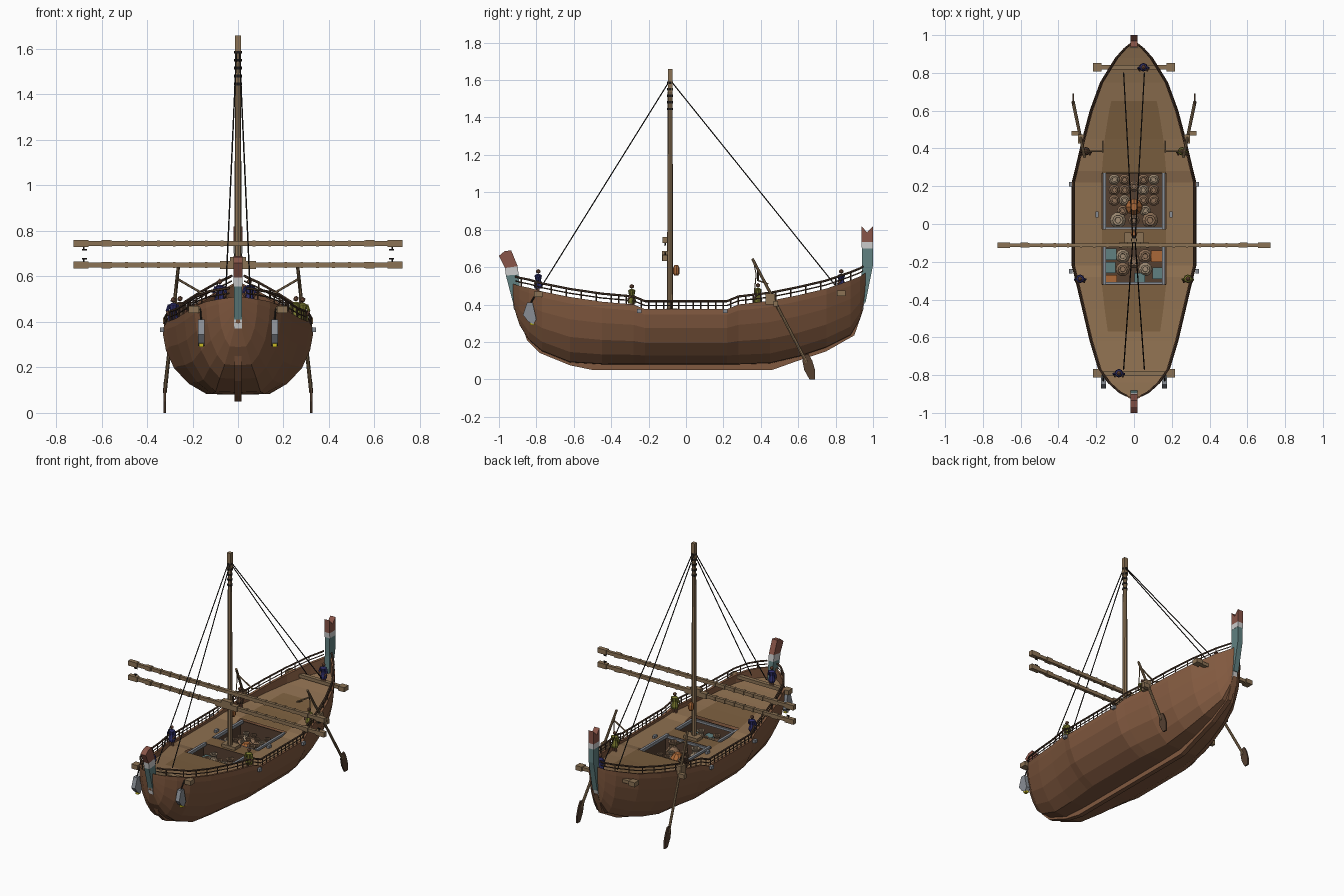
import bpy, bmesh, math, random
from mathutils import Vector, Matrix

if "Cube" in bpy.data.objects:
    bpy.data.objects.remove(bpy.data.objects["Cube"])
random.seed(3)

COL = dict(hull=(.22, .10, .05), dark=(.09, .05, .03), deck=(.27, .16, .08), plank=(.20, .115, .05),
           spar=(.26, .17, .09), rope=(.02, .017, .015), teal=(.12, .22, .22), white=(.6, .6, .6),
           red=(.25, .09, .065), grey=(.25, .27, .3), clay=(.28, .17, .1), pale=(.36, .27, .18),
           orange=(.4, .14, .04), blue=(.03, .03, .15), green=(.2, .2, .03), skin=(.22, .1, .06),
           yellow=(.6, .5, .02))
MATS = {}


def mat(c):
    if c not in MATS:
        MATS[c] = bpy.data.materials.new(c)
        MATS[c].diffuse_color = (*COL[c], 1)
    return MATS[c]


def finish(name, bm, *cols):
    bmesh.ops.recalc_face_normals(bm, faces=bm.faces)
    me = bpy.data.meshes.new(name)
    bm.to_mesh(me)
    bm.free()
    for c in cols:
        me.materials.append(mat(c))
    ob = bpy.data.objects.new(name, me)
    bpy.context.collection.objects.link(ob)
    return ob


def box(bm, c, s, rot=Matrix()):
    bmesh.ops.create_cube(bm, size=1, matrix=Matrix.Translation(c) @ rot @ Matrix.Diagonal((*s, 1)))


def bar(bm, p, q, r, r2=None, n=6):
    p, q = Vector(p), Vector(q)
    d = q - p
    m = Matrix.Translation((p + q) / 2) @ d.to_track_quat('Z', 'Y').to_matrix().to_4x4()
    bmesh.ops.create_cone(bm, cap_ends=True, segments=n, radius1=r, radius2=r if r2 is None else r2,
                          depth=d.length, matrix=m)


def slab(bm, pts, x, t):
    """Extrude a (y, z) outline by thickness t about x."""
    a = [bm.verts.new((x - t / 2, y, z)) for y, z in pts]
    b = [bm.verts.new((x + t / 2, y, z)) for y, z in pts]
    bm.faces.new(a)
    bm.faces.new(b[::-1])
    for i in range(len(a)):
        j = (i + 1) % len(a)
        bm.faces.new((a[i], a[j], b[j], b[i]))


def lathe(bm, prof, c, s=1, n=10):
    rings = [[bm.verts.new((c[0] + s * r * math.cos(k * math.tau / n), c[1] + s * r * math.sin(k * math.tau / n),
                            c[2] + s * z)) for k in range(n)] for r, z in prof]
    for a, b in zip(rings, rings[1:]):
        for k in range(n):
            bm.faces.new((a[k], a[(k + 1) % n], b[(k + 1) % n], b[k]))
    bm.faces.new(rings[0])
    bm.faces.new(rings[-1])


# Hull stations: y, half width, bottom z, sheer z
ST = [(-.925, .018, .40, .51), (-.89, .085, .29, .50), (-.84, .14, .21, .49), (-.77, .19, .15, .47),
      (-.62, .235, .09, .44), (-.45, .275, .08, .415), (-.28, .315, .08, .40), (-.22, .33, .08, .375),
      (.22, .33, .08, .375), (.28, .315, .08, .40), (.45, .275, .085, .42), (.6, .235, .12, .45),
      (.75, .18, .17, .485), (.88, .10, .235, .53), (.93, .055, .32, .55), (.96, .018, .43, .57)]
SEC = [(0, 0), (.42, .01), (.65, .16), (.85, .39), (.96, .66), (1, .9), (.995, 1)]


def at(y):
    for a, b in zip(ST, ST[1:]):
        if y <= b[0]:
            break
    t = (y - a[0]) / (b[0] - a[0])
    return [u + (v - u) * t for u, v in zip(a, b)][1:]


def deck_z(s):
    return .36 + (s - .375) * .6


# Hull shell with bulwark rim
bm = bmesh.new()
rows = []
for y, w, k, s in ST:
    half = [(w * u, k + (s - k) * v) for u, v in SEC]
    wi = max(w - .018, .003)
    half += [(wi, s), (wi, deck_z(s) - .01)]
    rows.append([bm.verts.new((-x, y, z)) for x, z in half[:0:-1]] + [bm.verts.new((x, y, z)) for x, z in half])
for a, b in zip(rows, rows[1:]):
    for i in range(len(a) - 1):
        bm.faces.new((a[i], a[i + 1], b[i + 1], b[i]))
bm.faces.new(rows[0])
bm.faces.new(rows[-1])
finish("hull", bm, "hull")

# Deck with two open holds
HOLDS = [(-.32, -.12), (-.03, .27)]
bm = bmesh.new()
ys = sorted({s[0] for s in ST} | {-.57, -.32, -.12, -.03, .27, .65})
rows = []
for y in ys:
    w, k, s = at(y)
    w = max(w - .016, .004)
    c = min(.17, w * .6)
    rows.append([bm.verts.new((x, y, deck_z(s))) for x in (-w, -c, c, w)])
for (ya, a), (yb, b) in zip(zip(ys, rows), zip(ys[1:], rows[1:])):
    for i in range(3):
        ym = (ya + yb) / 2
        if i == 1 and any(h[0] < ym < h[1] for h in HOLDS):
            continue
        f = bm.faces.new((a[i], a[i + 1], b[i + 1], b[i]))
        f.material_index = int(i == 1 and -.57 < ym < .65)
finish("deck", bm, "deck", "plank")

# Hold linings and coamings
lin, coam = bmesh.new(), bmesh.new()
for a, b in HOLDS:
    m, l = (a + b) / 2, b - a
    box(lin, (0, m, .2), (.34, l, .01))
    for s in (-1, 1):
        box(lin, (s * .172, m, .28), (.006, l, .16))
        box(lin, (0, m + s * l / 2, .28), (.34, .006, .16))
        box(coam, (s * .155, m, .358), (.016, l, .02))
    box(coam, (0, a + .008, .35), (.3, .012, .015))
finish("hold_lining", lin, "dark")
finish("hold_coaming", coam, "grey")

# Cargo jars and crates
JAR = [(.013, 0), (.036, .045), (.037, .075), (.02, .1), (.017, .115), (.025, .125), (.024, .13), (.014, .13), (.013, .11)]
clay, pale = bmesh.new(), bmesh.new()
spots = [(x, y, .8) for y in (.235, .18, .125) for x in (-.105, -.05, .05, .105)]
spots += [(x, y, 1.15) for y in (.02,) for x in (-.085, .085)] + [(-.06, .07, .8), (.06, .07, .8), (0, .2, .8), (0, .02, .8)]
spots += [(x, y, 1) for x in (-.06, .06) for y in (-.17, -.24)] + [(0, -.2, .9)]
for i, (x, y, s) in enumerate(spots):
    lathe(pale if i % 3 == 0 else clay, JAR, (x, y, .205), s)
finish("cargo_jars", clay, "clay")
finish("cargo_pale_jars", pale, "pale")
bm = bmesh.new()
lathe(bm, [(.03, 0), (.045, .05), (.045, .09), (.02, .12)], (0, .09, .205), 1, 8)
box(bm, (.12, -.17, .25), (.06, .06, .09))
box(bm, (-.12, -.29, .24), (.06, .04, .08))
finish("red_cargo", bm, "orange")
bm = bmesh.new()
for x, y in ((-.125, -.23), (.125, -.26), (.03, -.29), (-.12, -.16)):
    box(bm, (x, y, .245), (.055, .06, random.uniform(.08, .1)))
finish("teal_crates", bm, "teal")

# Keel and lower stem
bm = bmesh.new()
slab(bm, [(-.925, .40), (-.905, .36), (-.85, .21), (-.78, .14), (-.62, .075), (-.5, .05), (.46, .05), (.6, .1),
          (.75, .15), (.9, .235), (.95, .38), (.92, .4), (.87, .27), (.6, .15), (.4, .1), (-.5, .1), (-.76, .2),
          (-.87, .33), (-.88, .41)], 0, .03)
finish("keel", bm, "hull")

# Painted stem and stern posts, in bands
BANDS = [("bow_post_band", .034, "white", [(-.92, .37), (-.87, .37), (-.88, .41), (-.925, .41)]),
         ("bow_post", .036, "teal", [(-.925, .41), (-.88, .41), (-.895, .56), (-.963, .555)]),
         ("bow_post_collar", .038, "white", [(-.963, .555), (-.895, .56), (-.9, .605), (-.968, .595)]),
         ("bow_post_tip", .038, "red", [(-.968, .595), (-.9, .605), (-.935, .69), (-.97, .685), (-1, .66)]),
         ("stern_post_band", .034, "white", [(.93, .37), (.945, .37), (.955, .41), (.93, .41)]),
         ("stern_post", .036, "teal", [(.93, .41), (.96, .41), (1, .61), (1, .7), (.94, .7), (.94, .58)]),
         ("stern_post_collar", .038, "white", [(.94, .7), (1, .7), (1, .735), (.938, .735)]),
         ("stern_post_tip", .038, "red", [(.938, .735), (1, .735), (1, .82), (.968, .785), (.938, .82)])]
for name, t, c, pts in BANDS:
    bm = bmesh.new()
    slab(bm, pts, 0, t)
    finish(name, bm, c)

# Railings
bm = bmesh.new()
for s in (-1, 1):
    def rp(y, h):
        w, k, z = at(y)
        return (s * max(w - .009, .01), y, z + h)
    py = [-.91] + [v[0] for v in ST[1:-1]] + [.945]
    for a, b in zip(py, py[1:]):
        bar(bm, rp(a, .043), rp(b, .043), .006)
        bar(bm, rp(a, .02), rp(b, .02), .0035, n=4)
    for i in range(-22, 24):
        y = i * .04
        if abs(i) < 11 or i % 2 == 0:
            bar(bm, rp(y, -.01), rp(y, .043), .004, n=4)
finish("railing", bm, "dark")

# Mast, rope bindings and mast step
bm = bmesh.new()
bar(bm, (0, -.085, .2), (0, -.085, 1.54), .017, .013, 8)
box(bm, (0, -.085, 1.6), (.026, .024, .12))
box(bm, (0, -.075, .365), (.1, .06, .03))
finish("mast", bm, "spar")
bm = bmesh.new()
for i in range(5):
    bar(bm, (0, -.085, 1.44 + i * .035), (0, -.085, 1.452 + i * .035), .0165, n=8)
for s in (-1, 1):
    for y, z in ((-.77, .5), (.8, .5)):
        bar(bm, (s * .006, -.085, 1.6), (s * .055, y, z), .0033, n=5)
finish("stays", bm, "rope")

# Two yards with bands and end hooks
bm, hk = bmesh.new(), bmesh.new()
for z, d in ((.745, -1), (.65, 1)):
    box(bm, (0, -.112, z), (1.4, .02, .022))
    for s in (-1, 1):
        box(bm, (s * .69, -.112, z), (.065, .028, .032))
        box(bm, (s * .58, -.112, z), (.04, .026, .029))
        for i in range(1, 9):
            box(bm, (s * i * .07, -.112, z), (.012, .025, .027))
        bar(hk, (s * .678, -.112, z), (s * .678, -.112, z + d * .028), .004)
        bar(hk, (s * .685, -.112, z + d * .028), (s * .665, -.112, z + d * .028), .004)
box(bm, (0, -.112, .65), (.16, .03, .034))
box(bm, (0, -.112, .66), (.07, .032, .05))
finish("yards", bm, "spar")
finish("yard_hooks", hk, "rope")
bm = bmesh.new()
lathe(bm, [(.01, 0), (.018, .012), (.018, .04), (.01, .055)], (0, -.052, .555), 1, 8)
finish("mast_block", bm, "orange")

# Cross beams at bow and stern, oar mounts, cleats
bm, cl = bmesh.new(), bmesh.new()
for y, z in ((-.79, .455), (.83, .46)):
    box(bm, (0, y, z), (.42, .026, .022))
    for s in (-1, 1):
        box(bm, (s * .195, y, z), (.045, .045, .03))
for s in (-1, 1):
    box(bm, (s * .28, .45, .43), (.035, .05, .06))
    box(bm, (s * .31, .48, .405), (.04, .025, .03))
    for y in (-.25, .21):
        box(cl, (s * .335, y, .365), (.018, .025, .02))
    box(cl, (s * .195, .05, .368), (.016, .03, .018))
finish("cross_beams", bm, "spar")
finish("cleats", cl, "grey")

# Hanging stone anchors
bm, tip, rope = bmesh.new(), bmesh.new(), bmesh.new()
for s in (-1, 1):
    slab(bm, [(-.85, .41), (-.82, .41), (-.8, .32), (-.815, .295), (-.845, .31), (-.872, .345)], s * .162, .028)
    box(tip, (s * .162, -.822, .297), (.02, .022, .014))
    bar(rope, (s * .162, -.835, .4), (s * .165, -.8, .46), .004)
finish("anchors", bm, "grey")
finish("anchor_tips", tip, "yellow")
finish("anchor_ropes", rope, "rope")

# Steering oars with tillers
bm, bl = bmesh.new(), bmesh.new()
for s in (-1, 1):
    bar(bm, (s * .262, .355, .645), (s * .322, .645, .09), .0075, .009, 8)
    slab(bl, [(.632, .13), (.655, .135), (.675, .1), (.69, .05), (.69, 0), (.66, 0), (.632, .05), (.622, .1)], s * .322, .009)
    bar(bm, (s * .268, .385, .59), (s * .165, .385, .53), .005)
    bar(bm, (s * .165, .38, .53), (s * .165, .44, .51), .004)
    bar(bm, (s * .262, .36, .635), (s * .27, .375, .56), .003)
    bar(bm, (s * .27, .375, .56), (s * .272, .365, .46), .003)
finish("steering_oars", bm, "spar")
finish("oar_blades", bl, "dark")

# Crew
CREW = [(-.08, -.79, .455, "blue"), (.05, .83, .455, "blue"), (-.285, -.29, .375, "blue"),
        (.285, -.29, .375, "green"), (.255, .385, .38, "green"), (-.255, .385, .38, "dark")]
for i, (x, y, z, c) in enumerate(CREW):
    bm, sk = bmesh.new(), bmesh.new()
    lathe(bm, [(.02, .03), (.023, .045), (.015, .075), (.02, .1), (.008, .108)], (x, y, z), 1, 8)
    for s in (-1, 1):
        bar(sk, (x + s * .009, y, z - .01), (x + s * .009, y, z + .04), .007)
        bar(bm, (x + s * .018, y, z + .1), (x + s * .027, y - .004, z + .072), .007)
        bar(sk, (x + s * .027, y - .004, z + .072), (x + s * .02, y - .02, z + .055), .005)
    bmesh.ops.create_icosphere(sk, subdivisions=1, radius=.013, matrix=Matrix.Translation((x, y, z + .122)))
    finish(f"crew_tunic_{i + 1}", bm, c)
    finish(f"crew_body_{i + 1}", sk, "skin")

for m in bpy.data.materials:
    if m.users and not m.is_grease_pencil:
        m.use_nodes = True
        m.node_tree.nodes["Principled BSDF"].inputs["Base Color"].default_value = m.diffuse_color
